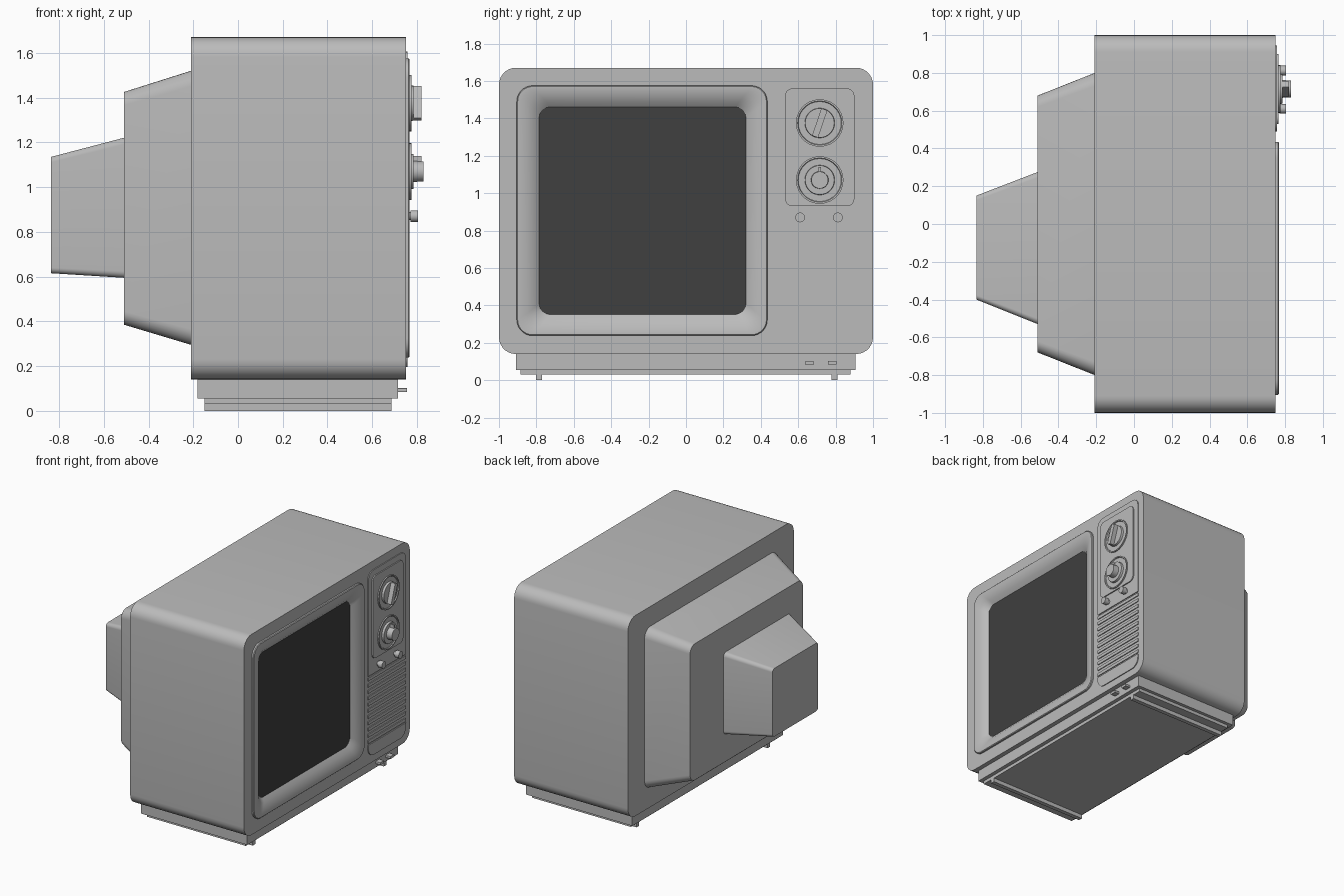
import bpy, bmesh, math

cube = bpy.data.objects.get("Cube")
if cube:
    bpy.data.objects.remove(cube, do_unlink=True)


def material(name, value):
    m = bpy.data.materials.new(name)
    m.use_nodes = True
    colour = (value, value, value, 1)
    m.diffuse_color = colour
    m.node_tree.nodes["Principled BSDF"].inputs["Base Color"].default_value = colour
    return m


GREY = material("casing grey", 0.5)
DARK = material("screen charcoal", 0.05)


def outline(x, y0, y1, z0, z1, r=0.0, steps=7):
    """Rounded rectangle facing +x; r is one radius or (top, bottom)."""
    top, bottom = r if isinstance(r, tuple) else (r, r)
    corners = [(y1, z1, -1, -1, top), (y0, z1, 1, -1, top),
               (y0, z0, 1, 1, bottom), (y1, z0, -1, 1, bottom)]
    points = []
    for i, (y, z, sy, sz, rad) in enumerate(corners):
        for k in range(steps + 1):
            a = (i + k / steps) * math.pi / 2
            points.append((x, y + sy * rad + rad * math.cos(a),
                           z + sz * rad + rad * math.sin(a)))
    return points


def loft(name, sections, end_material=None):
    """Skin a row of outlines along x and cap both ends."""
    bm = bmesh.new()
    rings = [[bm.verts.new(p) for p in outline(*s)] for s in sections]
    n = len(rings[0])
    for a, b in zip(rings, rings[1:]):
        for i in range(n):
            j = (i + 1) % n
            bm.faces.new((a[i], a[j], b[j], b[i]))
    bm.faces.new(rings[0][::-1])
    front = bm.faces.new(rings[-1])
    if end_material:
        front.material_index = 1
    bmesh.ops.remove_doubles(bm, verts=bm.verts, dist=0.00005)
    bmesh.ops.recalc_face_normals(bm, faces=bm.faces)
    mesh = bpy.data.meshes.new(name)
    bm.to_mesh(mesh)
    bm.free()
    mesh.materials.append(GREY)
    if end_material:
        mesh.materials.append(end_material)
    mesh.shade_smooth()
    mesh.set_sharp_from_angle(angle=math.radians(30))
    ob = bpy.data.objects.new(name, mesh)
    bpy.context.collection.objects.link(ob)
    return ob


def prism(name, x0, x1, *shape):
    return loft(name, [(x0, *shape), (x1, *shape)])


def turned(name, y, z, profile):
    """Round part on an axis along x, from (x, radius) pairs."""
    return loft(name, [(x, y - r, y + r, z - r, z + r, r) for x, r in profile])


# Cabinet, raised screen rim, sloping surround and screen in one skin
loft("cabinet", [
    (-0.21, -1, 1, 0.14, 1.67, 0.09),
    (0.75, -1, 1, 0.14, 1.67, 0.09),
    (0.75, -0.905, 0.435, 0.238, 1.575, 0.085),
    (0.762, -0.905, 0.435, 0.238, 1.575, 0.085),
    (0.767, -0.9, 0.43, 0.243, 1.57, 0.08),
    (0.767, -0.885, 0.415, 0.255, 1.555, 0.075),
    (0.758, -0.845, 0.38, 0.29, 1.52, 0.07),
    (0.742, -0.81, 0.347, 0.324, 1.487, 0.065),
    (0.72, -0.785, 0.32, 0.352, 1.46, 0.055),
], DARK)

# Stepped rear housing
loft("rear_housing", [(-0.2, -0.803, 0.803, 0.292, 1.523, 0.07),
                      (-0.51, -0.68, 0.68, 0.385, 1.425, 0.06)])
loft("tube_cover", [(-0.5, -0.534, 0.279, 0.594, 1.223, 0.03),
                    (-0.835, -0.40, 0.15, 0.615, 1.135, 0.025)])

# Control panel with a slatted speaker grille
prism("control_panel", 0.74, 0.757, 0.49, 0.945, 0.815, 1.605, (0.06, 0))
prism("panel_foot", 0.74, 0.757, 0.49, 0.945, 0.195, 0.29, (0, 0.07))
slats = 11
pitch = (0.815 - 0.29) / slats
for i in range(slats):
    z = 0.29 + (i + 0.5) * pitch
    prism("grille_slat", 0.74, 0.757, 0.49, 0.945, z - 0.012, z + 0.012)
prism("dial_plate", 0.75, 0.766, 0.53, 0.9, 0.93, 1.56, 0.04)

# Tuning dials
for name, z in (("upper_dial", 1.375), ("lower_dial", 1.07)):
    turned(name, 0.715, z, [(0.76, 0.127), (0.775, 0.127), (0.775, 0.118),
                            (0.768, 0.115), (0.768, 0.08), (0.785, 0.078)])
grip = prism("upper_dial_grip", 0.78, 0.82, -0.017, 0.017, -0.077, 0.077, 0.004)
grip.location = (0, 0.715, 1.375)
grip.rotation_euler.x = -0.33
turned("lower_dial_knob", 0.715, 1.07, [(0.78, 0.047), (0.83, 0.045)])
prism("lower_dial_pointer", 0.78, 0.82, 0.709, 0.721, 1.1, 1.14)

# Small knobs on stems
for y in (0.61, 0.812):
    turned("small_knob", y, 0.87, [(0.75, 0.018), (0.77, 0.018),
                                   (0.77, 0.026), (0.805, 0.026)])

# Plinth, rails and front sockets
prism("plinth", -0.18, 0.715, -0.91, 0.905, 0.055, 0.145)
prism("plinth_step", -0.15, 0.685, -0.885, 0.88, 0.03, 0.06)
for y in (-0.785, 0.795):
    prism("foot_rail", -0.15, 0.685, y - 0.016, y + 0.016, 0, 0.035)
for y in (0.66, 0.782):
    prism("front_switch", 0.71, 0.755, y - 0.024, y + 0.024, 0.083, 0.102, 0.004)
